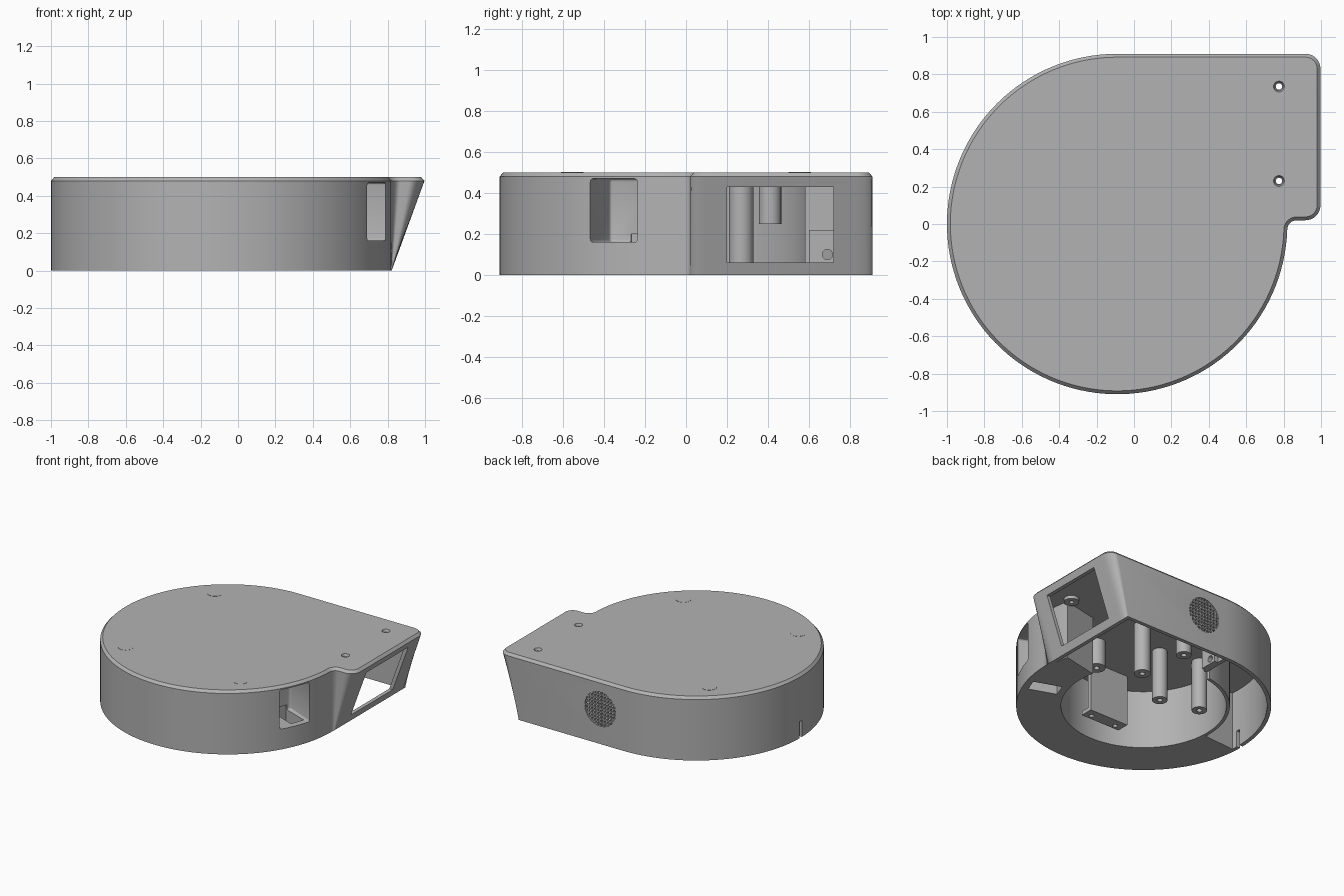
import bpy, bmesh
from math import sin, cos, pi, sqrt, atan2, radians
from mathutils import Matrix

cube = bpy.data.objects.get("Cube")
if cube:
    bpy.data.objects.remove(cube, do_unlink=True)

grey = bpy.data.materials.new("housing grey")
grey.use_nodes = True
grey.diffuse_color = (0.45, 0.45, 0.45, 1)
grey.node_tree.nodes["Principled BSDF"].inputs["Base Color"].default_value = (0.45, 0.45, 0.45, 1)

CX, R, H = -0.09, 0.91, 0.5


def finish(name, bm):
    bmesh.ops.recalc_face_normals(bm, faces=bm.faces)
    me = bpy.data.meshes.new(name)
    bm.to_mesh(me)
    bm.free()
    me.materials.append(grey)
    ob = bpy.data.objects.new(name, me)
    bpy.context.collection.objects.link(ob)
    return ob


def loft(name, rings):
    bm = bmesh.new()
    loops = [[bm.verts.new(p) for p in ring] for ring in rings]
    n = len(loops[0])
    for a, b in zip(loops, loops[1:]):
        for i in range(n):
            j = (i + 1) % n
            bm.faces.new((a[i], a[j], b[j], b[i]))
    bm.faces.new(loops[0][::-1])
    bm.faces.new(loops[-1])
    return finish(name, bm)


def box(name, x, y, z, turn=None):
    """Box from ranges; turn spins it about the drum axis, x then being a radius."""
    bm = bmesh.new()
    bmesh.ops.create_cube(bm, size=1)
    for v in bm.verts:
        v.co = [r[0] + (r[1] - r[0]) * (c + 0.5) for r, c in zip((x, y, z), v.co)]
    if turn is not None:
        bm.transform(Matrix.Translation((CX, 0, 0)) @ Matrix.Rotation(radians(turn), 4, 'Z'))
    return finish(name, bm)


def rod(name, x, y, z0, z1, r0, r1=None, axis='Z', sides=32):
    bm = bmesh.new()
    bmesh.ops.create_cone(bm, cap_ends=True, segments=sides, radius1=r0,
                          radius2=r0 if r1 is None else r1, depth=z1 - z0)
    bm.transform(Matrix.Translation((0, 0, (z0 + z1) / 2)))
    if axis == 'Y':
        bm.transform(Matrix.Rotation(-pi / 2, 4, 'X'))
    if axis == 'X':
        bm.transform(Matrix.Rotation(pi / 2, 4, 'Y'))
    off = {'Z': (x, y, 0), 'Y': (x, 0, y), 'X': (0, x, y)}[axis]
    bm.transform(Matrix.Translation(off))
    return finish(name, bm)


def sector(name, r0, r1, a0, a1, z0, z1, n=64):
    angs = [radians(a0 + (a1 - a0) * i / n) for i in range(n + 1)]
    pts = [(r1, a) for a in angs] + [(r0, a) for a in reversed(angs)]
    return loft(name, [[(CX + r * cos(a), r * sin(a), z) for r, a in pts] for z in (z0, z1)])


def cut(obs, cutter):
    for ob in obs:
        m = ob.modifiers.new("cut", 'BOOLEAN')
        m.operation, m.solver, m.object = 'DIFFERENCE', 'EXACT', cutter
        bpy.context.view_layer.objects.active = ob
        bpy.ops.object.modifier_apply(modifier=m.name)
    bpy.data.objects.remove(cutter, do_unlink=True)


def outline(d, z):
    """Drum with a square arm whose end leans outwards with height, inset by d."""
    def arc(x, y, r, a0, a1, n):
        return [(x + r * cos(a0 + (a1 - a0) * i / n), y + r * sin(a0 + (a1 - a0) * i / n))
                for i in range(n + 1)]
    r, f, c = R - d, 0.05 + d, 0.08 - d
    y0, y1, x1 = 0.02 + d, R - d, 0.997 - d
    fx, fy = CX + sqrt((r + f) ** 2 - (y0 - f) ** 2), y0 - f
    t = atan2(fy, fx - CX)
    pts = arc(CX, 0, r, pi / 2, 2 * pi + t, 96)[:-1]
    pts += arc(fx, fy, f, pi + t, pi / 2, 8)
    pts += arc(x1 - c, y0 + c, c, -pi / 2, 0, 8) + arc(x1 - c, y1 - c, c, 0, pi / 2, 8)
    x0, k = CX + r, min(1, max(0.01, z / 0.48))
    return [(x0 + (x - x0) * k if x > x0 else x, y, z) for x, y in pts]


# Hollow outer shell with chamfered lid
shell = loft("outer_shell", [outline(0, 0), outline(0, 0.48), outline(0.018, H)])
cut([shell], loft("cavity", [outline(0.03, -0.05), outline(0.03, 0), outline(0.03, 0.46)]))

# Broad base ring, and the thin wall that carries it on
ring = sector("base_ring", 0.59, 0.885, 184, 372, 0, 0.465, 96)
sector("inner_wall", 0.59, 0.615, 100, 186, 0, 0.465)

# Socket pocket in the drum side, with a cable slot below it
pocket = box("pocket", (0.65, 1.1), (-0.125, 0.125), (0.16, 0.47), -23)
bev = pocket.modifiers.new("round", 'BEVEL')
bev.width, bev.segments = 0.015, 3
cut([shell, ring], pocket)
cut([ring], box("cable_slot", (0.64, 0.86), (-0.05, 0.06), (-0.1, 0.2), -20))

# Arm window, side notch and vent opening
cut([shell], box("window", (0.7, 1.2), (0.2, 0.72), (0.06, 0.43)))
cut([shell], box("notch", (-1.1, -0.9), (-0.015, 0.015), (-0.1, 0.13)))
VX, VZ, VR = 0.11, 0.275, 0.135
cut([shell], rod("vent", VX, VZ, 0.8, 1.0, VR, axis='Y', sides=48))

# Vent mesh
bars = 9
for i in range(bars):
    o = VR * (2 * (i + 1) / (bars + 1) - 1)
    h, w = sqrt(VR ** 2 - o ** 2) + 0.005, 0.005
    box("vent_upright", (VX + o - w, VX + o + w), (0.885, 0.905), (VZ - h, VZ + h))
    box("vent_crossbar", (VX - h, VX + h), (0.887, 0.907), (VZ + o - w, VZ + o + w))

# Countersunk screw holes with bosses under the lid
for y in (0.23, 0.735):
    boss = rod("screw_boss", 0.775, y, 0.435, 0.465, 0.055)
    cut([shell, boss], rod("hole", 0.775, y, 0.3, 0.6, 0.017))
    cut([shell], rod("countersink", 0.775, y, 0.48, 0.52, 0.022, 0.036))

# Faint round pads on the lid
for x, y in ((-0.5, -0.555), (0.5, -0.555), (-0.5, 0.555)):
    rod("lid_pad", CX + x, y, 0.49, H + 0.0015, 0.055)

# Posts hanging from the lid, each with a screw hole
for x, y, z, r in ((0.15, 0.27, 0.06, 0.06), (-0.19, 0.06, 0.06, 0.055), (-0.5, 0.13, 0.06, 0.055),
                   (-0.12, 0.41, 0.25, 0.055), (0.24, -0.13, 0.25, 0.065)):
    post = rod("post", x, y, z, 0.465, r, sides=24)
    cut([post], rod("post_hole", x, y, z - 0.1, z + 0.1, 0.02, sides=16))

# Bracket with a drilled foot
box("bracket_wall", (-0.24, 0.1), (-0.39, -0.36), (0.06, 0.465))
foot = box("bracket_foot", (-0.24, 0.1), (-0.46, -0.36), (0.06, 0.09))
for x in (-0.18, 0.04):
    cut([foot], rod("foot_hole", x, -0.425, 0, 0.2, 0.018, sides=16))

# Partition with a cable eye, closing the open bay
partition = box("partition", (-0.19, -0.16), (0.58, 0.89), (0.06, 0.465))
eye = box("cable_eye", (-0.16, -0.13), (0.6, 0.74), (0.06, 0.22))
cut([partition, eye], rod("eye_hole", 0.69, 0.1, -0.3, 0, 0.025, axis='X'))

# Smooth the curves, keep the edges crisp
bpy.ops.object.select_all(action='DESELECT')
for ob in bpy.context.scene.objects:
    if ob.type == 'MESH' and grey.name in ob.data.materials:
        ob.select_set(True)
        bpy.context.view_layer.objects.active = ob
bpy.ops.object.shade_smooth_by_angle(angle=radians(30))
